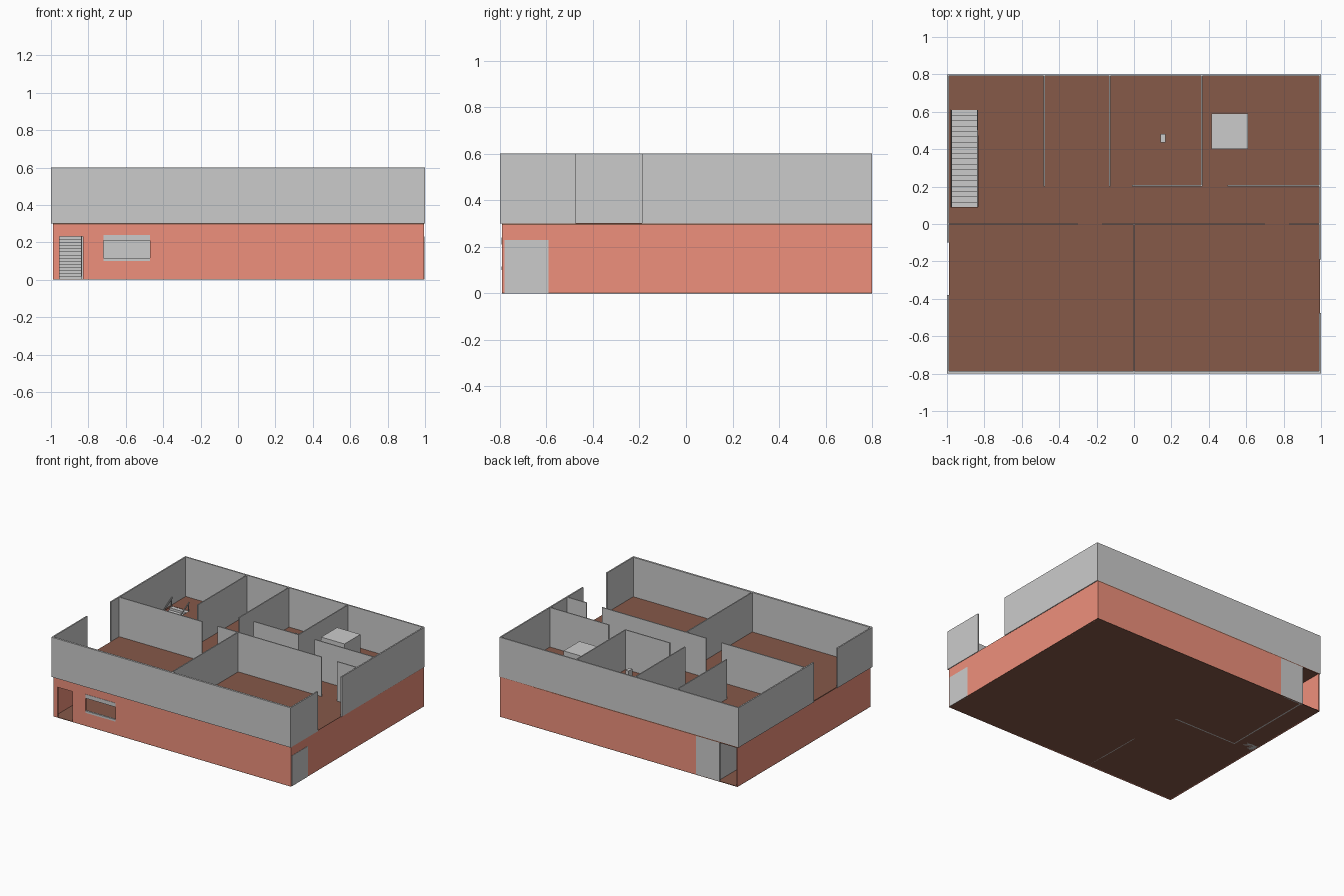
import bpy, bmesh

if "Cube" in bpy.data.objects:
    bpy.data.objects.remove(bpy.data.objects["Cube"])


def material(name, rgb):
    m = bpy.data.materials.new(name)
    m.diffuse_color = (*rgb, 1)
    m.use_nodes = True
    m.node_tree.nodes["Principled BSDF"].inputs["Base Color"].default_value = m.diffuse_color
    return m


BRICK = material("brick", (0.86, 0.28, 0.2))
BROWN = material("floor_brown", (0.24, 0.1, 0.066))


def finish(name, bm, mat=None):
    bmesh.ops.recalc_face_normals(bm, faces=bm.faces)
    me = bpy.data.meshes.new(name)
    bm.to_mesh(me)
    bm.free()
    ob = bpy.data.objects.new(name, me)
    bpy.context.collection.objects.link(ob)
    if mat:
        me.materials.append(mat)
    return ob


def box(name, x, y, z, mat=None):
    """Box from (min, max) ranges."""
    bm = bmesh.new()
    bmesh.ops.create_cube(bm, size=1)
    for v in bm.verts:
        v.co = [r[0] if c < 0 else r[1] for c, r in zip(v.co, (x, y, z))]
    return finish(name, bm, mat)


def prism(name, yz, x0, x1, mat=None):
    """Profile in the yz plane extruded along x."""
    bm = bmesh.new()
    f = bm.faces.new([bm.verts.new((x0, y, z)) for y, z in yz])
    r = bmesh.ops.extrude_face_region(bm, geom=[f])
    for v in r["geom"]:
        if isinstance(v, bmesh.types.BMVert):
            v.co.x = x1
    return finish(name, bm, mat)


def cut(ob, x, y, z):
    """Cut a box-shaped opening."""
    c = box("cutter", x, y, z)
    c.hide_render = True
    mod = ob.modifiers.new("opening", "BOOLEAN")
    mod.operation, mod.solver, mod.object = "DIFFERENCE", "EXACT", c
    bpy.context.view_layer.objects.active = ob
    bpy.ops.object.modifier_apply(modifier=mod.name)
    bpy.data.objects.remove(c)


G, U = (0.0, 0.3), (0.3, 0.6)      # storey heights
T = 0.01                           # wall thickness

# Floors, upper one with the stairwell
box("ground_floor", (-0.99, 0.995), (-0.79, 0.8), (0, 0.004), BROWN)
upper = box("upper_floor", (-0.99, 0.995), (-0.79, 0.8), (0.294, 0.302), BROWN)
cut(upper, (-0.98, -0.835), (0.09, 0.61), (0.2, 0.4))

# Brick ground storey with door and window openings in front
front = box("ground_front_wall", (-0.99, 0.995), (-0.79, -0.78), G, BRICK)
cut(front, (-0.955, -0.83), (-0.9, -0.7), (0.004, 0.23))
cut(front, (-0.72, -0.47), (-0.9, -0.7), (0.1, 0.24))
box("ground_left_wall", (-0.99, -0.98), (-0.78, 0.8), G, BRICK)
box("ground_right_wall", (0.985, 0.995), (-0.78, 0.8), G, BRICK)
box("ground_back_wall", (-0.645, 0.985), (0.79, 0.8), G, BRICK)
box("back_grey_panel", (-0.84, -0.645), (0.79, 0.8), G)
box("side_door", (0.985, 0.997), (-0.78, -0.59), (0, 0.23))
box("window_header", (-0.72, -0.47), (-0.792, -0.778), (0.21, 0.24))
box("window_sill", (-0.72, -0.47), (-0.792, -0.778), (0.1, 0.115))

# Ground storey partitions
box("stair_side_wall", (-0.83, -0.82), (0.08, 0.79), (0, 0.294))
box("hall_wall", (-0.82, -0.3), (0.08, 0.09), (0, 0.294))
box("living_wall", (-0.35, 0.985), (-0.145, -0.135), (0, 0.294))
box("entry_wall", (-0.26, -0.25), (-0.78, -0.3), (0, 0.294))

# Upper outer walls
box("upper_front_wall", (-1, 1), (-0.8, -0.785), U)
box("upper_back_wall", (-1, 1), (0.79, 0.8), U)
for name, x, gap in (("left", -1, (-0.38, -0.1)), ("right", 0.99, (-0.475, -0.19))):
    for part, y in (("front", (-0.785, gap[0])), ("back", (gap[1], 0.79))):
        box(f"upper_{name}_wall_{part}", (x, x + T), y, U)

# Upper partitions, with gaps for doorways
for i, (a, b, y) in enumerate(((-0.99, -0.3, 0), (-0.17, 0.7, 0), (0.83, 0.99, 0),
                               (-0.01, 0.36, 0.205), (0.5, 0.99, 0.205))):
    box(f"cross_partition_{i}", (a, b), (y - 0.004, y + 0.004), U)
for i, (x, a, b) in enumerate(((0, -0.785, 0), (-0.48, 0.2, 0.79),
                               (-0.13, 0.2, 0.79), (0.362, 0.2, 0.79))):
    box(f"long_partition_{i}", (x - 0.004, x + 0.004), (a, b), U)

# Staircase rising to the back
N, Y0, Y1 = 18, 0.085, 0.61
dy, dz = (Y1 - Y0) / N, 0.3 / N
profile = [(Y0, 0)]
for i in range(N):
    profile += [(Y0 + i * dy, (i + 1) * dz), (Y0 + (i + 1) * dy, (i + 1) * dz)]
profile += [(Y1, 0.26), (Y0 + 0.07, 0)]
prism("staircase", profile, -0.978, -0.835)

# Handrails with posts
for side, x in (("left", -0.979), ("right", -0.839)):
    prism(f"handrail_{side}", [(Y0, 0.06), (Y1, 0.36), (Y1, 0.372), (Y0, 0.072)], x, x + 0.005)
    for k in range(5):
        y = Y0 + 0.005 + k * 0.128
        z = 0.3 * (y - Y0) / (Y1 - Y0)
        box(f"rail_post_{side}_{k}", (x, x + 0.005), (y - 0.003, y + 0.003), (z, z + 0.065))

# Upper room furniture
box("upper_cabinet", (0.415, 0.61), (0.4, 0.59), (0.302, 0.52))
box("small_pedestal", (0.143, 0.168), (0.435, 0.48), (0.302, 0.45))

# Ground floor table
box("table_top", (0.4, 0.66), (-0.53, -0.37), (0.09, 0.1))
for i, x in enumerate((0.41, 0.64)):
    for j, y in enumerate((-0.52, -0.39)):
        box(f"table_leg_{i}{j}", (x, x + 0.01), (y, y + 0.01), (0.002, 0.09))
